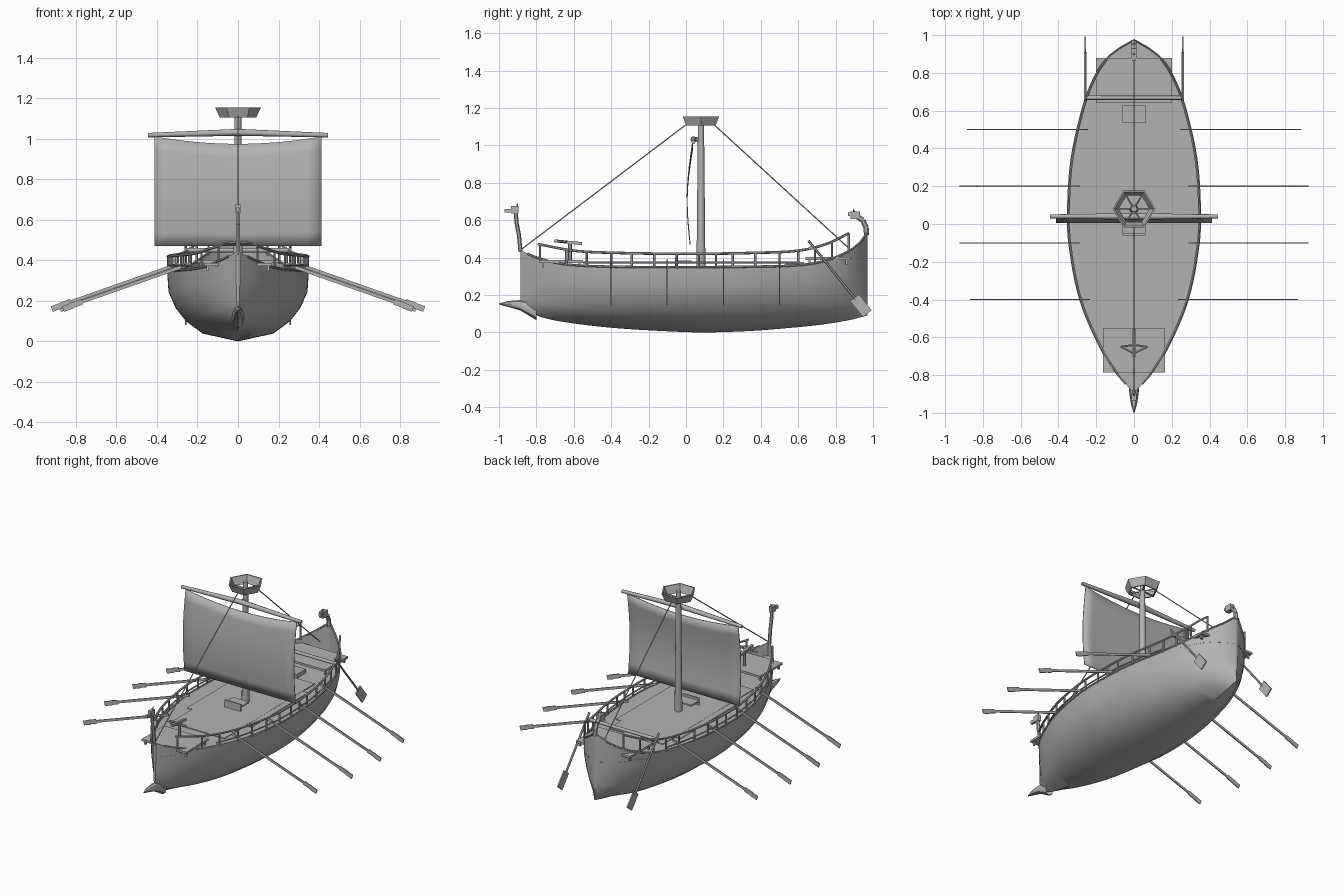
import bpy, bmesh, math
from mathutils import Vector, Matrix

if "Cube" in bpy.data.objects:
    bpy.data.objects.remove(bpy.data.objects["Cube"])

GREY = bpy.data.materials.new("plain grey")
GREY.diffuse_color = (0.45, 0.45, 0.45, 1)
GREY.use_nodes = True
GREY.node_tree.nodes["Principled BSDF"].inputs["Base Color"].default_value = GREY.diffuse_color


def finish(name, bm, smooth=None):
    bmesh.ops.recalc_face_normals(bm, faces=bm.faces)
    me = bpy.data.meshes.new(name)
    bm.to_mesh(me)
    bm.free()
    me.materials.append(GREY)
    ob = bpy.data.objects.new(name, me)
    bpy.context.collection.objects.link(ob)
    if smooth:
        bpy.ops.object.select_all(action='DESELECT')
        ob.select_set(True)
        bpy.context.view_layer.objects.active = ob
        bpy.ops.object.shade_smooth_by_angle(angle=math.radians(smooth))
    return ob


def box(bm, lo, hi, turn=None, about=(0, 0, 0)):
    lo, hi = Vector(lo), Vector(hi)
    m = Matrix.Translation((lo + hi) / 2) @ Matrix.Diagonal((*(hi - lo), 1))
    if turn is not None:
        m = Matrix.Translation(about) @ turn @ m
    bmesh.ops.create_cube(bm, size=1, matrix=m)


def rod(bm, a, b, r, r2=None, sides=6):
    a, b = Vector(a), Vector(b)
    d = b - a
    m = Matrix.Translation((a + b) / 2) @ d.to_track_quat('Z', 'Y').to_matrix().to_4x4()
    bmesh.ops.create_cone(bm, cap_ends=True, segments=sides, radius1=r,
                          radius2=r if r2 is None else r2, depth=d.length, matrix=m)


def path(bm, pts, r, sides=6):
    for a, b in zip(pts, pts[1:]):
        rod(bm, a, b, r, sides=sides)


def loft(bm, rings, closed=True):
    rows = [[bm.verts.new(p) for p in ring] for ring in rings]
    for r, s in zip(rows, rows[1:]):
        n = len(r)
        for i in range(n if closed else n - 1):
            j = (i + 1) % n
            bm.faces.new((r[i], r[j], s[j], s[i]))
    return rows


def spline(table, y):
    """Smooth interpolation of table rows (y, values...)."""
    i = 0
    while i < len(table) - 2 and y > table[i + 1][0]:
        i += 1
    a, b = table[i], table[i + 1]
    p, q = table[max(i - 1, 0)], table[min(i + 2, len(table) - 1)]
    h = b[0] - a[0]
    t = (y - a[0]) / h
    out = []
    for k in range(1, len(a)):
        ma = (b[k] - p[k]) / (b[0] - p[0]) * h
        mb = (q[k] - a[k]) / (q[0] - a[0]) * h
        out.append((2*t**3 - 3*t*t + 1)*a[k] + (t**3 - 2*t*t + t)*ma
                   + (3*t*t - 2*t**3)*b[k] + (t**3 - t*t)*mb)
    return out


# y, half width, sheer height, keel height
HULL = [(-.885, .010, .44, .14), (-.84, .05, .418, .11), (-.78, .10, .395, .083),
        (-.65, .18, .365, .055), (-.4, .285, .352, .025), (-.1, .343, .35, .006),
        (.1, .349, .35, 0), (.35, .33, .352, .008), (.6, .275, .36, .028),
        (.75, .222, .385, .045), (.87, .15, .435, .065), (.93, .078, .48, .08),
        (.97, .008, .535, .09)]
SECTION = [(1, 1), (.98, .70), (.88, .47), (.73, .28), (.5, .11), (0, 0)]
RAIL = [(-.79, .472), (-.6, .437), (-.4, .426), (0, .42), (.35, .425),
        (.6, .437), (.75, .472), (.87, .53)]
YS = [-.885 + 1.855 * i / 48 for i in range(49)]

# hull shell
bm = bmesh.new()
rings = []
for y in YS:
    w, top, keel = spline(HULL, y)
    half = [(w * fx, y, keel + (top - keel) * fz) for fx, fz in SECTION]
    rings.append(half + [(-x, yy, z) for x, yy, z in half[-2::-1]])
rows = loft(bm, rings, closed=False)
bm.faces.new(rows[0])
bm.faces.new(rows[-1])
finish("hull", bm, 35)

# main deck and the raised planking in its middle
bm = bmesh.new()
edge = [(spline(HULL, y)[0] * .995, y) for y in YS]
loft(bm, [[(w, y, .348), (-w, y, .348)] for w, y in edge], closed=False)
finish("deck", bm)
bm = bmesh.new()
box(bm, (-.2, -.43, .346), (.2, .53, .353))
box(bm, (-.24, -.2, .346), (.24, .4, .352))
finish("deck_planking", bm)

# gunwale strip along the hull edge
bm = bmesh.new()
for s in (1, -1):
    path(bm, [(s * spline(HULL, y)[0], y, spline(HULL, y)[1]) for y in YS[1:]], .006)
finish("gunwale", bm)

# bow and stern platforms on short legs
for name, w, y0, y1, z in (("bow_platform", .165, -.785, -.55, .372),
                           ("stern_platform", .2, .64, .88, .388)):
    bm = bmesh.new()
    box(bm, (-w, y0, z), (w, y1, z + .014))
    for s in (1, -1):
        for y in (y0 + .02, y1 - .02):
            box(bm, (s * (w - .015) - .006, y - .006, z - .025),
                (s * (w - .015) + .006, y + .006, z))
    finish(name, bm)

# railings with posts
bm = bmesh.new()
POSTS = (-.78, -.64, -.53, -.4, -.29, -.17, -.05, .07, .16, .25, .37, .5, .6, .69, .78, .87)
for s in (1, -1):
    top = [-.79 + 1.66 * i / 32 for i in range(33)]
    path(bm, [(s * (spline(HULL, y)[0] - .004), y, spline(RAIL, y)[0]) for y in top], .007)
    low = [-.55 + 1.15 * i / 20 for i in range(21)]
    path(bm, [(s * (spline(HULL, y)[0] - .004), y, .374) for y in low], .005)
    for y in POSTS:
        w, sheer, _ = spline(HULL, y)
        rod(bm, (s * (w - .004), y, sheer - .01), (s * (w - .004), y, spline(RAIL, y)[0]), .006)
finish("railings", bm)

# mast, yard and lookout basket
bm = bmesh.new()
rod(bm, (0, .08, .34), (0, .08, 1.155), .024, .016, 12)
finish("mast", bm, 40)
bm = bmesh.new()
for s in (1, -1):
    rod(bm, (0, .04, 1.032), (s * .445, .04, 1.018), .017, .011, 8)
rod(bm, (0, .03, 1.032), (0, .09, 1.032), .012)
finish("yard", bm, 50)
bm = bmesh.new()
hexagon = lambda r, z: [(r * math.cos(k * math.pi / 3), .08 + r * math.sin(k * math.pi / 3), z)
                        for k in range(6)]
loft(bm, [hexagon(.09, 1.105), hexagon(.113, 1.155), hexagon(.104, 1.155),
          hexagon(.081, 1.105), hexagon(.09, 1.105)])
for k in range(3):
    x, y, z = hexagon(.085, 1.11)[k]
    rod(bm, (x, y, z), (-x, .16 - y, z), .005)
finish("lookout_basket", bm)

# sail: bulges forward, top edge sags in the middle
bm = bmesh.new()
rings = []
for j in range(9):
    v = j / 8
    row = []
    for i in range(13):
        u = i / 6 - 1
        ztop = .975 + .037 * u * u
        row.append((u * .412, .032 - .012 * (1 - v) - .022 * math.sin(math.pi * v), .47 + (ztop - .47) * v))
    rings.append(row)
loft(bm, rings, closed=False)
finish("sail", bm, 40).modifiers.new("cloth", 'SOLIDIFY').thickness = .005

# stays
bm = bmesh.new()
rod(bm, (0, 0, 1.11), (0, -.885, .44), .0035, sides=5)
rod(bm, (0, .15, 1.11), (0, .87, .45), .0035, sides=5)
finish("stays", bm)

# rowing oars with upright blades
bm = bmesh.new()
for y, x1 in ((-.4, .865), (-.1, .92), (.2, .92), (.5, .88)):
    for s in (1, -1):
        a, b = Vector((s * (x1 - .63), y, .383)), Vector((s * x1, y, .162))
        turn = (b - a).to_track_quat('X', 'Z').to_matrix().to_4x4()
        n = (b - a).length
        box(bm, (0, -.003, -.008), (n - .05, .003, .008), turn, a)
        box(bm, (n - .1, -.003, -.014), (n - .04, .003, .014), turn, a)
        box(bm, (n - .05, -.003, -.017), (n, .003, .012), turn, a)
finish("oars", bm)

# steering oars and the beam that holds them
bm = bmesh.new()
for s in (1, -1):
    a, b = Vector((s * .258, .655, .49)), Vector((s * .258, .97, .1))
    rod(bm, a, b - (b - a) * .2, .007)
    turn = Matrix.Rotation(-math.atan2(a.z - b.z, b.y - a.y), 4, 'X')
    n = (b - a).length
    box(bm, (-.004, n - .11, -.03), (.004, n, .03), turn, a)
finish("steering_oars", bm)
bm = bmesh.new()
rod(bm, (-.265, .668, .45), (.265, .668, .45), .011, sides=8)
finish("steering_beam", bm, 50)

# low bench before the mast and aft hatch
bm = bmesh.new()
box(bm, (-.06, -.06, .35), (.06, -.05, .40))
box(bm, (-.06, -.06, .375), (.06, .03, .385))
finish("bench", bm)
bm = bmesh.new()
box(bm, (-.062, .535, .346), (.062, .63, .375))
finish("hatch", bm)

# bolt thrower on the bow platform
bm = bmesh.new()
rod(bm, (0, -.62, .38), (0, -.62, .48), .010)
box(bm, (-.008, -.075, -.008), (.008, .075, .008), Matrix.Rotation(-.1, 4, 'X'), (0, -.63, .482))
for s in (1, -1):
    path(bm, [(0, -.685, .488), (s * .07, -.65, .485), (0, -.64, .485)], .006)
finish("bolt_thrower", bm)

# ram at the waterline
bm = bmesh.new()
ram = [(-.80, .03, .115, .05), (-.885, .026, .145, .028), (-.95, .017, .152, .016), (-1, .003, .152, .003)]
rows = loft(bm, [[(w * math.cos(k * math.pi / 4), y, z + h * math.sin(k * math.pi / 4))
                  for k in range(8)] for y, w, z, h in ram])
bm.faces.new(rows[-1])
finish("ram", bm, 40)

# stem and stern posts with carved heads
bm = bmesh.new()
path(bm, [(0, -.885, .43), (0, -.893, .52), (0, -.905, .58), (0, -.91, .64)], .011)
box(bm, (-.012, -.935, .635), (.012, -.895, .675))
box(bm, (-.008, -.97, .64), (.008, -.93, .66))
rod(bm, (0, -.905, .67), (0, -.9, .69), .006, .002)
finish("bow_figurehead", bm)
bm = bmesh.new()
path(bm, [(0, .965, .52), (0, .963, .56), (0, .945, .60), (0, .915, .62)], .014)
box(bm, (-.016, .88, .605), (.016, .93, .645))
box(bm, (-.010, .865, .622), (.010, .885, .64))
rod(bm, (0, .90, .64), (0, .895, .66), .007, .002)
finish("stern_figurehead", bm)
